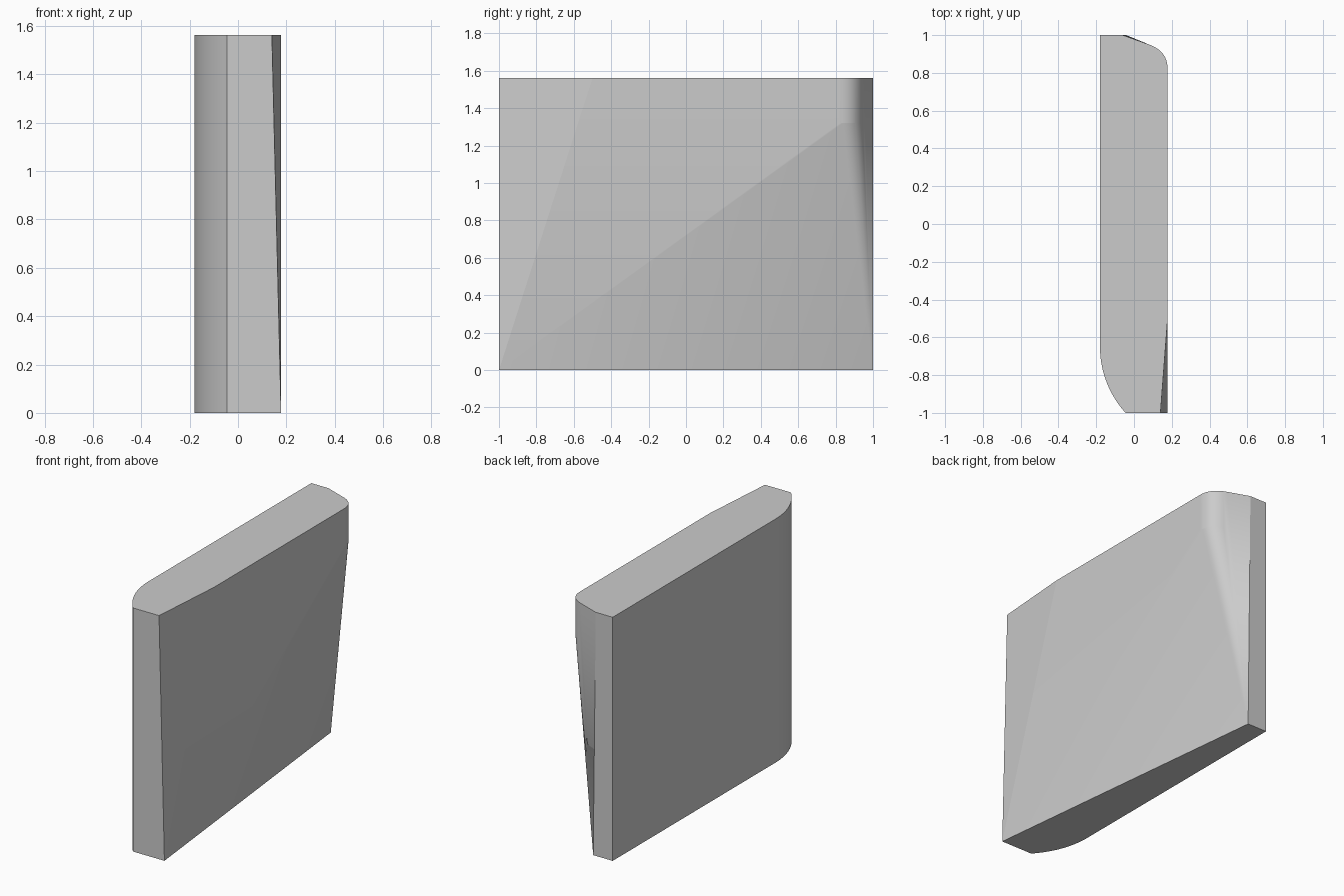
import bpy, bmesh
from math import radians, sqrt
from mathutils import Vector

if "Cube" in bpy.data.objects:
    bpy.data.objects.remove(bpy.data.objects["Cube"])

H = 1.562        # overall height
LEDGE = 1.32     # height where the rounded back corner starts to taper
R = 0.178        # half thickness

# Rounded front-left edge: arc tangent to the left side
RAD = 0.521
front_arc = []
for i in range(17):
    y = -0.65 - 0.35 * i / 16
    front_arc.append((-R - 0.002 + RAD - sqrt(RAD**2 - (y + 0.65)**2), y))

# Rounded back-right corner: quadratic curve
a, b, c = Vector((R, 0.82)), Vector((R, 0.915)), Vector((0.08, 0.95))
back_curve = []
for i in range(29):
    t = i / 28
    p = a * (1 - t)**2 + b * 2 * t * (1 - t) + c * t * t
    back_curve.append((p.x, p.y))

# Outlines of the top, ledge and bottom
left = front_arc + [(-R - 0.002, 1.0)]
top = left + [(0.14, -1.0), (R, -0.5)] + back_curve + [(-0.06, 1.0)]
bottom = left + [(R, -1.0), (-0.042, 1.0)]

# Tapered slab: every face is convex, so hull the outlines
bm = bmesh.new()
for outline, z in ((top, H), (back_curve, LEDGE), (bottom, 0.0)):
    for x, y in outline:
        bm.verts.new((x, y, z))
res = bmesh.ops.convex_hull(bm, input=bm.verts[:])
loose = [v for v in bm.verts if not v.link_faces]
bmesh.ops.delete(bm, geom=loose, context='VERTS')
bmesh.ops.dissolve_limit(bm, angle_limit=radians(0.3), verts=bm.verts[:], edges=bm.edges[:])
bmesh.ops.recalc_face_normals(bm, faces=bm.faces[:])

mesh = bpy.data.meshes.new("tapered_slab")
bm.to_mesh(mesh)
bm.free()
slab = bpy.data.objects.new("tapered_slab", mesh)
bpy.context.collection.objects.link(slab)

# Smooth the rounded parts, keep the shallow folds crisp
bpy.context.view_layer.objects.active = slab
slab.select_set(True)
bpy.ops.object.shade_smooth_by_angle(angle=radians(3.9))
